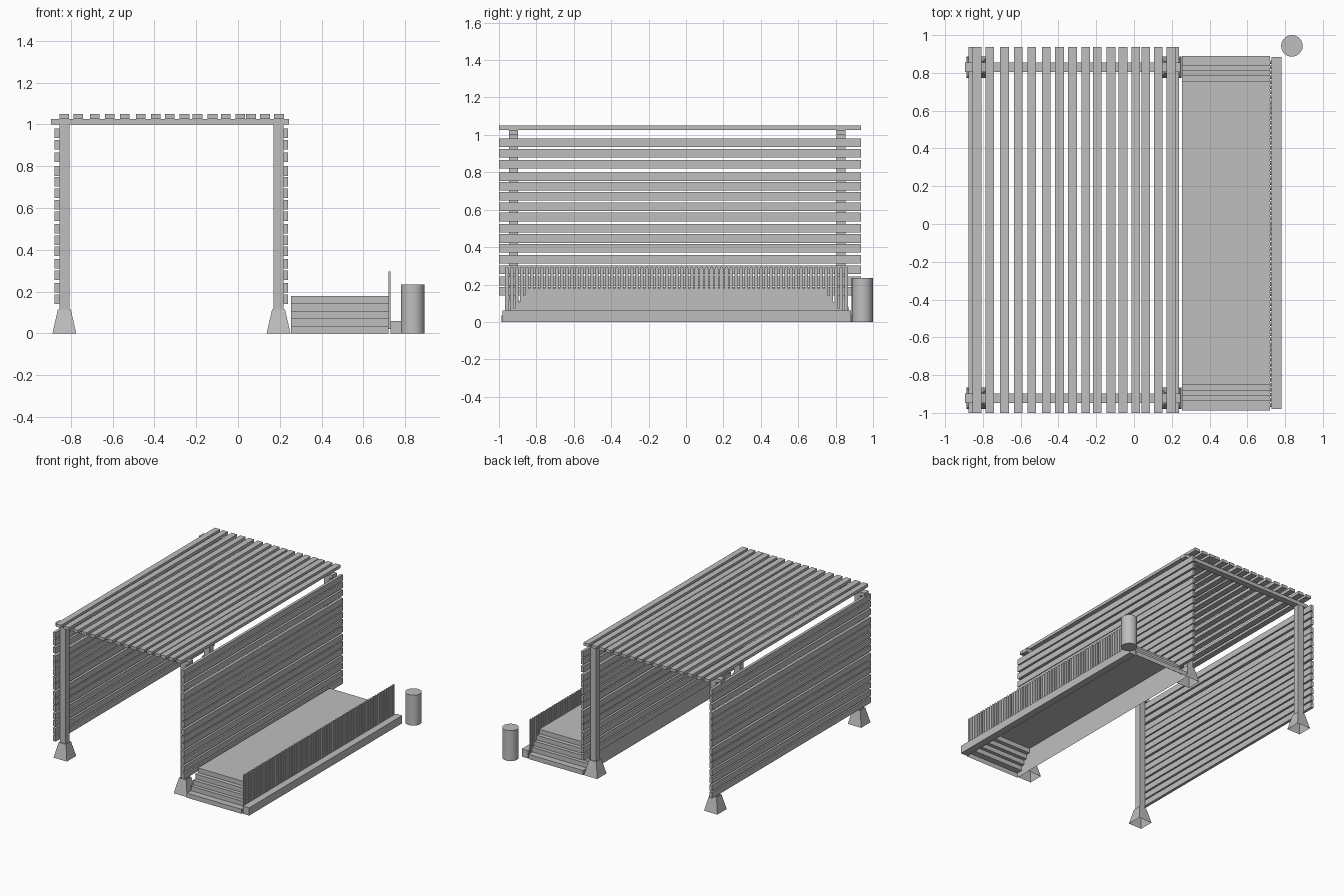
import bpy, bmesh, math

if "Cube" in bpy.data.objects:
    bpy.data.objects.remove(bpy.data.objects["Cube"])

mat = bpy.data.materials.new("plain grey")
mat.diffuse_color = (0.52, 0.52, 0.52, 1)
mat.use_nodes = True
mat.node_tree.nodes["Principled BSDF"].inputs["Base Color"].default_value = mat.diffuse_color


def finish(name, bm):
    bmesh.ops.recalc_face_normals(bm, faces=bm.faces[:])
    me = bpy.data.meshes.new(name)
    bm.to_mesh(me)
    bm.free()
    me.materials.append(mat)
    ob = bpy.data.objects.new(name, me)
    bpy.context.collection.objects.link(ob)
    return ob


def box(bm, x0, x1, y0, y1, z0, z1):
    vs = bmesh.ops.create_cube(bm, size=1)["verts"]
    for v in vs:
        v.co.x = x1 if v.co.x > 0 else x0
        v.co.y = y1 if v.co.y > 0 else y0
        v.co.z = z1 if v.co.z > 0 else z0


def extrude_x(bm, pts, x0, x1, skip=()):
    # closed (y, z) profile extruded along x; skip lists edges left open
    a = [bm.verts.new((x0, y, z)) for y, z in pts]
    b = [bm.verts.new((x1, y, z)) for y, z in pts]
    bm.faces.new(a)
    bm.faces.new(b[::-1])
    n = len(pts)
    for i in range(n):
        if i not in skip:
            j = (i + 1) % n
            bm.faces.new((a[i], b[i], b[j], a[j]))


POST_X = (-0.831, 0.194)
POST_Y = (-0.922, 0.829)

# Posts and tapered hollow footings
for side, x in zip(("left", "right"), POST_X):
    for end, y in zip(("front", "back"), POST_Y):
        bm = bmesh.new()
        box(bm, x - 0.024, x + 0.024, y - 0.024, y + 0.024, 0.115, 1.0)
        finish(f"{end}_{side}_post", bm)
        bm = bmesh.new()
        box(bm, x - 0.057, x + 0.057, y - 0.057, y + 0.057, 0, 0.115)
        for v in bm.verts:
            if v.co.z > 0.1:
                v.co.x = x + (v.co.x - x) * 0.54
                v.co.y = y + (v.co.y - y) * 0.54
        base = [f for f in bm.faces if f.calc_center_median().z < 0.001]
        bmesh.ops.delete(bm, geom=base, context="FACES_ONLY")
        finish(f"{end}_{side}_footing", bm)

# Cross beams
for end, y in zip(("front", "back"), POST_Y):
    bm = bmesh.new()
    box(bm, -0.895, 0.245, y - 0.025, y + 0.025, 1.0, 1.027)
    finish(f"{end}_beam", bm)

# Roof slats, spaced slightly unevenly
bm = bmesh.new()
for x in (-0.831, -0.764, -0.686, -0.613, -0.541, -0.465, -0.394, -0.326,
          -0.256, -0.194, -0.122, -0.058, 0.010, 0.062, 0.129, 0.196):
    box(bm, x - 0.023, x + 0.023, -1.0, 0.936, 1.027, 1.05)
finish("roof_slats", bm)

# Side wall slats
for name, x0, x1 in (("left_wall_slats", -0.877, -0.855), ("right_wall_slats", 0.218, 0.239)):
    bm = bmesh.new()
    for z in (0.957, 0.902, 0.842, 0.777, 0.726, 0.671, 0.615, 0.561,
              0.500, 0.446, 0.393, 0.334, 0.278, 0.219, 0.163):
        box(bm, x0, x1, -1.0, 0.936, z - 0.023, z + 0.023)
    finish(name, bm)

# Raised platform with steps at both ends, open underneath
MID = -0.049
half = []
z = 0.0
for d in (0.938, 0.889, 0.862, 0.834, 0.803):
    half.append((d, z))
    z += 0.0356
    half.append((d, z))
prof = [(MID - d, h) for d, h in half] + [(MID + d, h) for d, h in reversed(half)]
bm = bmesh.new()
extrude_x(bm, prof, 0.254, 0.721, skip=(len(prof) - 1,))
finish("stepped_platform", bm)

# Low kerb beside the platform
bm = bmesh.new()
box(bm, 0.729, 0.782, -0.98, 0.883, 0, 0.06)
finish("kerb", bm)

# Picket fence with rounded tops
bm = bmesh.new()
N, R, Y0, Y1 = 69, 0.0095, -0.958, 0.857
for i in range(N):
    y = Y0 + (Y1 - Y0) * i / (N - 1)
    arc = [(y + R * math.cos(t * math.pi / 6), 0.286 + R * math.sin(t * math.pi / 6)) for t in range(7)]
    extrude_x(bm, [(y - R, 0.02), (y + R, 0.02)] + arc, 0.721, 0.729)
finish("picket_fence", bm)

# Round bollard
bm = bmesh.new()
bmesh.ops.create_cone(bm, cap_ends=True, segments=40, radius1=0.057, radius2=0.057, depth=0.235)
bmesh.ops.translate(bm, verts=bm.verts[:], vec=(0.836, 0.943, 0.1175))
ob = finish("round_bollard", bm)
bpy.context.view_layer.objects.active = ob
ob.select_set(True)
bpy.ops.object.shade_smooth_by_angle()
